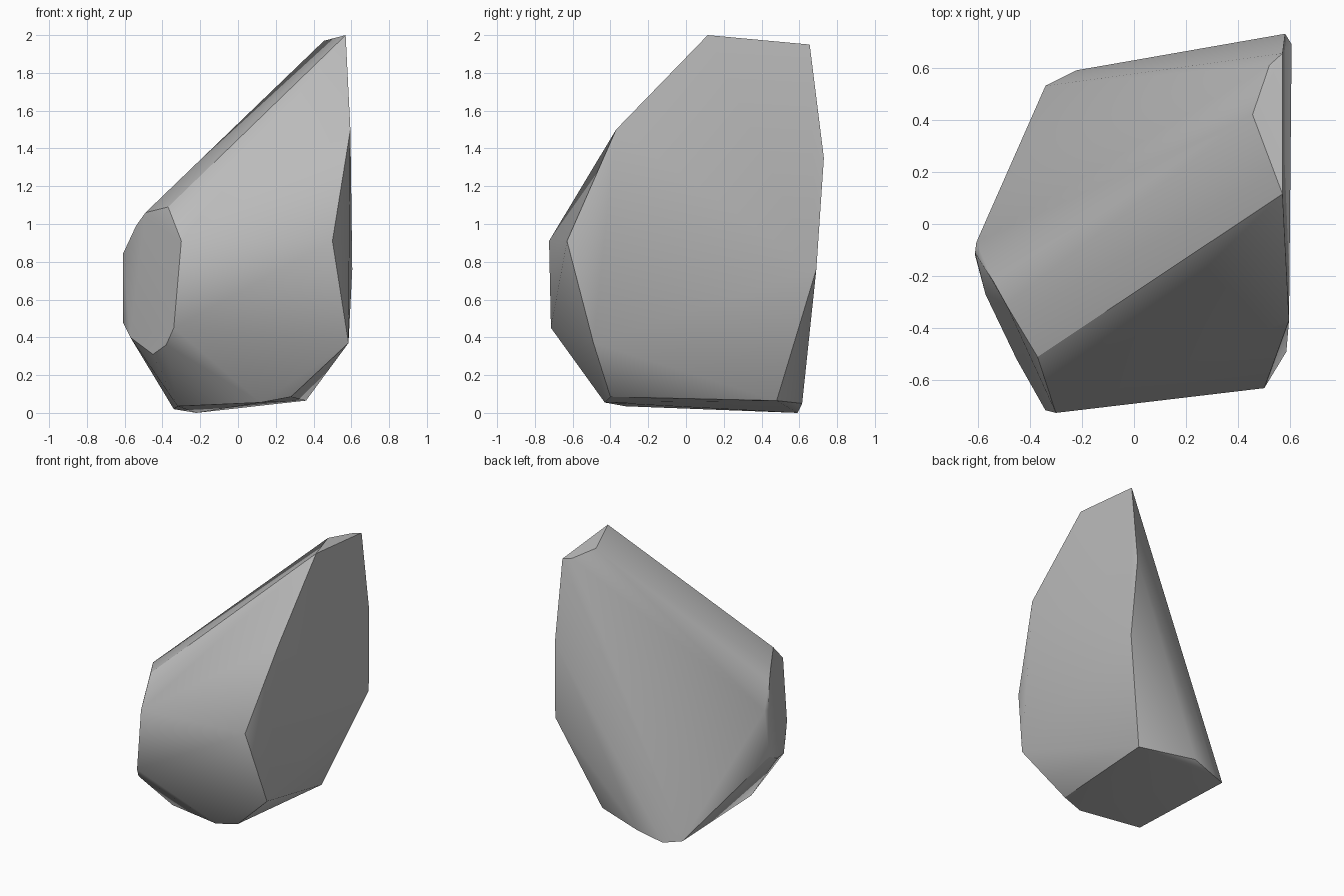
import bpy
import bmesh
import math

# Remove the default object
default_object = bpy.data.objects.get("Cube")
if default_object:
    bpy.data.objects.remove(default_object, do_unlink=True)


def make_material(name, color):
    material = bpy.data.materials.new(name)
    material.use_nodes = True
    material.diffuse_color = color
    shader = material.node_tree.nodes["Principled BSDF"]
    shader.inputs["Base Color"].default_value = color
    return material


def make_hull(name, corner_groups, material):
    """Wrap a faceted convex skin around the chipped corners."""
    mesh = bpy.data.meshes.new(name)
    bm = bmesh.new()
    for group in corner_groups:
        for corner in group:
            bm.verts.new(corner)
    hull = bmesh.ops.convex_hull(bm, input=bm.verts[:])
    unused = [v for v in hull["geom_interior"] + hull["geom_unused"]
              if isinstance(v, bmesh.types.BMVert) and v.is_valid]
    bmesh.ops.delete(bm, geom=list(set(unused)), context="VERTS")
    # Merge nearly coplanar triangles into broad facets
    bmesh.ops.dissolve_limit(bm, angle_limit=math.radians(2),
                             verts=bm.verts[:], edges=bm.edges[:])
    bmesh.ops.recalc_face_normals(bm, faces=bm.faces[:])
    bm.to_mesh(mesh)
    bm.free()
    mesh.materials.append(material)
    rock = bpy.data.objects.new(name, mesh)
    bpy.context.collection.objects.link(rock)
    return rock


# Chipped peak
peak = [(.57, .115, 2), (.455, .42, 1.97), (.52, .61, 1.95), (.57, .655, 1.95)]

# Broad flat side
broad_side = [(.58, .73, 1.35), (.605, .69, .76), (.595, -.37, 1.5),
              (.5, -.63, .91), (.585, -.49, .37)]

# Rounded cut facet on the opposite side
cut_facet = [(-.3, -.725, .91), (-.37, -.51, 1.09), (-.49, -.31, 1.06),
             (-.54, -.22, .99), (-.605, -.07, .84), (-.61, -.11, .84),
             (-.61, -.12, .48), (-.57, -.27, .4), (-.45, -.52, .31),
             (-.38, -.64, .36), (-.34, -.715, .45)]

# Underside
underside = [(-.34, .53, .02), (-.22, .59, 0), (-.03, .615, .05),
             (.36, .48, .065), (.28, -.4, .085), (.12, -.43, .055),
             (-.32, -.32, .035)]

stone = make_material("stone grey", (.5, .5, .5, 1))
rock = make_hull("rock", [peak, broad_side, cut_facet, underside], stone)

# Soft blends between shallow facets, crisp edges elsewhere
bpy.ops.object.select_all(action="DESELECT")
rock.select_set(True)
bpy.context.view_layer.objects.active = rock
bpy.ops.object.shade_smooth_by_angle(angle=math.radians(30))
